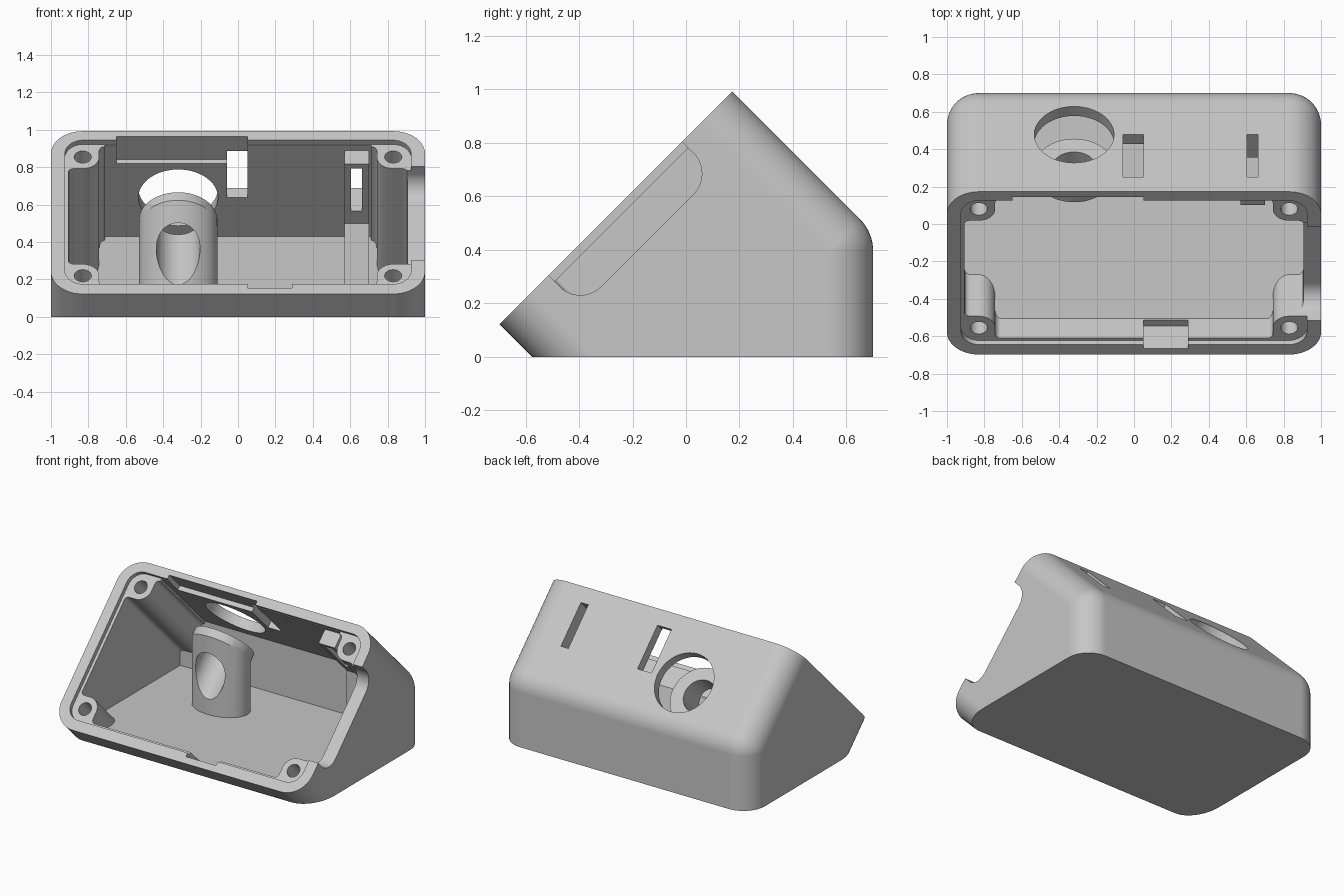
import bpy, bmesh, math
from mathutils import Vector

if "Cube" in bpy.data.objects:
    bpy.data.objects.remove(bpy.data.objects["Cube"], do_unlink=True)

grey = bpy.data.materials.new("matte grey")
grey.use_nodes = True
grey.diffuse_color = (0.57, 0.57, 0.57, 1)
grey.node_tree.nodes["Principled BSDF"].inputs["Base Color"].default_value = (0.57, 0.57, 0.57, 1)

ROOT = math.sqrt(2)
UP = Vector((0, 1, 1)) / ROOT       # up along the sloping face
OUT = Vector((0, -1, 1)) / ROOT     # out of the sloping face
X = Vector((1, 0, 0))


def tilt(s, d):
    """Slope coordinates (s = y + z, d = z - y) to (y, z)."""
    return ((s - d) / 2, (s + d) / 2)


def loft(name, rings, round_edge=None, radius=0.0):
    """Skin a list of matching rings; optionally round chosen edges."""
    bm = bmesh.new()
    loops = [[bm.verts.new(p) for p in ring] for ring in rings]
    n = len(loops[0])
    for a, b in zip(loops, loops[1:]):
        for i in range(n):
            j = (i + 1) % n
            bm.faces.new((a[i], a[j], b[j], b[i]))
    bm.faces.new(loops[0])
    bm.faces.new(loops[-1])
    if round_edge:
        edges = [e for e in bm.edges if round_edge(e)]
        bmesh.ops.bevel(bm, geom=edges, offset=radius, segments=10,
                        profile=0.5, affect='EDGES')
    bmesh.ops.recalc_face_normals(bm, faces=bm.faces[:])
    mesh = bpy.data.meshes.new(name)
    bm.to_mesh(mesh)
    bm.free()
    mesh.materials.append(grey)
    ob = bpy.data.objects.new(name, mesh)
    bpy.context.scene.collection.objects.link(ob)
    return ob


def prism(name, x0, x1, profile, round_edge=None, radius=0.0):
    rings = [[(x, y, z) for y, z in profile] for x in (x0, x1)]
    return loft(name, rings, round_edge, radius)


def slope_box(name, x0, x1, s0, s1, d0, d1, round_edge=None, radius=0.0):
    profile = [tilt(s0, d0), tilt(s1, d0), tilt(s1, d1), tilt(s0, d1)]
    return prism(name, x0, x1, profile, round_edge, radius)


def ring(x, yz, r, axis, n=48):
    other = UP if axis is OUT else OUT
    c = Vector((x, *yz))
    return [c + r * (math.cos(a) * X + math.sin(a) * other)
            for a in (2 * math.pi * i / n for i in range(n))]


def arc(cx, cy, r, start, end, steps):
    angles = [math.radians(start + (end - start) * i / steps) for i in range(steps + 1)]
    return [(cx + r * math.cos(a), cy + r * math.sin(a)) for a in angles]


def cut(ob, tools):
    bpy.context.view_layer.objects.active = ob
    for tool in tools:
        mod = ob.modifiers.new("cut", 'BOOLEAN')
        mod.operation, mod.solver, mod.object = 'DIFFERENCE', 'EXACT', tool
        bpy.ops.object.modifier_apply(modifier=mod.name)
        bpy.data.objects.remove(tool, do_unlink=True)


# Outer shell: side profile swept across, shrinking round the ends
R, CX, LOW, HIGH, FACE, CORE = 0.17, 0.83, -0.335, 0.925, 0.82, 0.53


def shell_ring(x, r):
    low, high = LOW - r * ROOT, HIGH + r * ROOT
    profile = [tilt(low, FACE), tilt(high, FACE)]
    profile += arc(CORE, HIGH - CORE, r, 45, 0, 8)
    profile += [(CORE + r, 0), (low, 0)]
    return [(x, y, z) for y, z in profile]


STEPS = 12
ends = [(CX + R * math.sin(a), max(R * math.cos(a), 0.001))
        for a in (math.pi / 2 * i / STEPS for i in range(STEPS + 1))]
body = loft("sloped_enclosure",
            [shell_ring(-x, r) for x, r in reversed(ends)] +
            [shell_ring(x, r) for x, r in ends])

# Inner space, with the posts, bracket and pedestal left standing in it
FLOOR, BACK, IN_LOW, IN_HIGH = 0.06, 0.635, -0.445, 1.065
cavity = prism("cavity", -0.905, 0.905, [
    tilt(IN_LOW, 0.87), (IN_LOW - FLOOR, FLOOR), (BACK, FLOOR),
    (BACK, IN_HIGH - BACK), tilt(IN_HIGH, 0.87)])

# Corner posts: rounded inner corner, flared into the walls
PR, WALL, FLARE = 0.088, -0.078, 0.03
post_profile = (arc(0, 0, PR, 0, 90, 12)
                + arc(WALL + FLARE, PR + FLARE, FLARE, 270, 180, 5)
                + [(-0.3, PR + FLARE), (-0.3, -0.3), (PR + FLARE, -0.3)]
                + arc(PR + FLARE, WALL + FLARE, FLARE, 270, 180, 5))
solids, holes = [], []
for side in (-1, 1):
    for s, way in ((LOW, 1), (HIGH + 0.01, -1)):
        x = side * CX
        solids.append(loft("post", [
            [Vector((x, *tilt(s, d))) - side * a * X + way * b * UP for a, b in post_profile]
            for d in (0.93, -1.4)]))
        holes.append(loft("screw_hole", [ring(x, tilt(s, d), 0.046, OUT, 24)
                                         for d in (0.9, 0.5)]))

# Bracket behind the narrow slot
solids.append(prism("bracket", 0.57, 0.70, [
    tilt(1.2, 0.715), tilt(0.92, 0.715), (0.42, 0.5), (0.42, -0.1), (0.9, -0.1), (0.9, 0.3)]))

# Pedestal: tilted round seat on an upright oval column
AX, AD = -0.32, 0.21
seat = ring(AX, tilt(0.825, AD), 0.21, UP)
neck = ring(AX, tilt(0.74, AD), 0.21, UP)
foot = [(p.x, p.y, -0.12) for p in neck]
solids.append(loft("pedestal", [seat, neck, foot]))
cut(cavity, solids)


# Lid recess with rounded corners
def runs_out(e):
    return abs((e.verts[0].co - e.verts[1].co).normalized().dot(OUT)) > 0.99


recess = slope_box("lid_recess", -0.925, 0.925, -0.47, 1.07, 0.775, 0.95, runs_out, 0.1)


# Cable notch in the left wall, rounded at its bottom
def notch_bottom(e):
    return all(v.co.z - v.co.y < 0.6 for v in e.verts) and \
        abs(e.verts[0].co.x - e.verts[1].co.x) > 0.1


notch = slope_box("cable_notch", 0.89, 1.1, -0.21, 0.79, 0.58, 0.96, notch_bottom, 0.11)

cut(body, [
    cavity, recess, notch,
    slope_box("upper_clip_recess", -0.65, 0.05, 0.95, 1.11, 0.575, 0.97),
    slope_box("lower_clip_recess", 0.05, 0.29, -0.51, -0.40, 0.58, 0.98),
    slope_box("wide_slot", -0.06, 0.052, 0.95, 1.3, AD, 0.665),
    slope_box("narrow_slot", 0.603, 0.662, 0.8, 1.3, AD, 0.665),
    loft("round_opening", [ring(AX, tilt(s, AD), 0.213, UP) for s in (0.97, 1.4)]),
    loft("pedestal_bore", [ring(AX, tilt(s, 0.22), 0.117, UP) for s in (0.12, 0.93)]),
] + holes)

# Smooth rounded surfaces, crisp edges
bpy.ops.object.select_all(action='DESELECT')
body.select_set(True)
bpy.context.view_layer.objects.active = body
bpy.ops.object.shade_smooth_by_angle(angle=math.radians(30))
weighted = body.modifiers.new("even_shading", 'WEIGHTED_NORMAL')
weighted.keep_sharp = True
